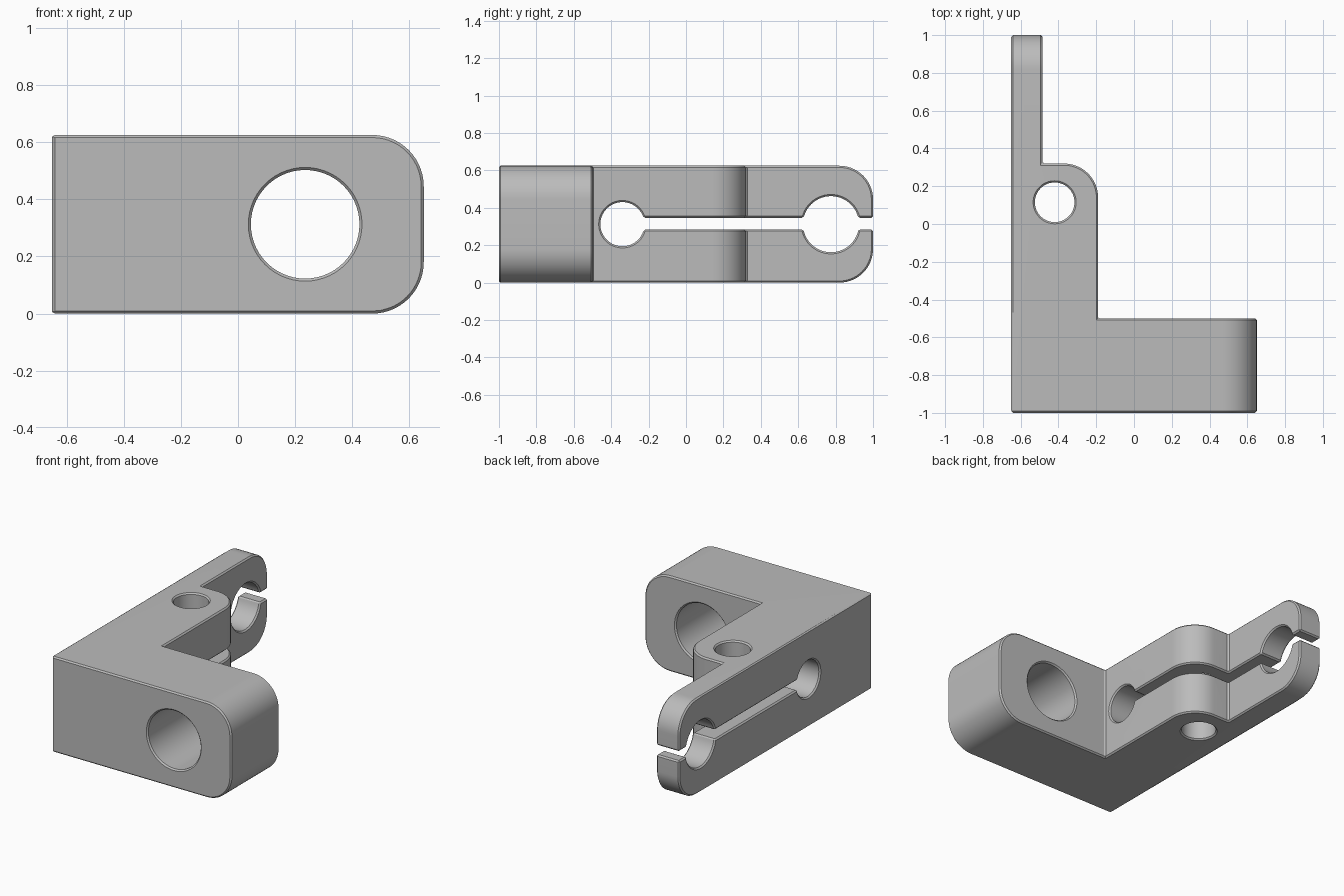
import bpy, bmesh, math
from mathutils import Matrix, Vector

cube = bpy.data.objects.get("Cube")
if cube:
    bpy.data.objects.remove(cube, do_unlink=True)

H = 0.625
MID = H / 2

grey = bpy.data.materials.new("plain grey")
grey.use_nodes = True
grey.diffuse_color = (0.5, 0.5, 0.5, 1)
grey.node_tree.nodes["Principled BSDF"].inputs["Base Color"].default_value = (0.5, 0.5, 0.5, 1)


def make_object(name, bm):
    bmesh.ops.recalc_face_normals(bm, faces=bm.faces[:])
    mesh = bpy.data.meshes.new(name)
    bm.to_mesh(mesh)
    bm.free()
    mesh.materials.append(grey)
    obj = bpy.data.objects.new(name, mesh)
    bpy.context.collection.objects.link(obj)
    return obj


def round_edges(bm, radius, test):
    edges = [e for e in bm.edges if all(test(v.co) for v in e.verts)]
    bmesh.ops.bevel(bm, geom=edges, offset=radius, segments=14,
                    profile=0.5, affect='EDGES', clamp_overlap=False)


def cylinder_cutter(name, center, radius, axis):
    bm = bmesh.new()
    turn = Vector((0, 0, 1)).rotation_difference(Vector(axis)).to_matrix().to_4x4()
    bmesh.ops.create_cone(bm, cap_ends=True, segments=56, radius1=radius,
                          radius2=radius, depth=0.9,
                          matrix=Matrix.Translation(center) @ turn)
    return make_object(name, bm)


def box_cutter(name, center, size):
    bm = bmesh.new()
    bmesh.ops.create_cube(bm, size=1, matrix=Matrix.Translation(center) @ Matrix.Diagonal((*size, 1)))
    return make_object(name, bm)


# Stepped L-shaped body with its large rounded corners
outline = [(-0.65, -1), (0.65, -1), (0.65, -0.5), (-0.19, -0.5),
           (-0.19, 0.32), (-0.485, 0.32), (-0.485, 1), (-0.65, 1)]
bm = bmesh.new()
base = bm.faces.new([bm.verts.new((x, y, 0)) for x, y in outline])
top = bmesh.ops.extrude_face_region(bm, geom=[base])["geom"]
bmesh.ops.translate(bm, vec=(0, 0, H), verts=[v for v in top if isinstance(v, bmesh.types.BMVert)])
bmesh.ops.recalc_face_normals(bm, faces=bm.faces[:])


def along(axis, test):
    edges = []
    for e in bm.edges:
        a, b = (v.co for v in e.verts)
        if abs(abs((b - a).normalized()[axis]) - 1) < 0.001 and test(a) and test(b):
            edges.append(e)
    return edges


corners = (along(1, lambda c: c.x > 0.64) + along(0, lambda c: c.y > 0.99)
           + along(2, lambda c: abs(c.x + 0.19) < 0.01 and c.y > 0.3))
bmesh.ops.bevel(bm, geom=corners, offset=0.18, segments=14, profile=0.5,
                affect='EDGES', clamp_overlap=False)
body = make_object("clamp_bracket", bm)

# Bores and the clamping slot
cutters = [
    cylinder_cutter("front_bore", (0.235, -0.75, MID), 0.19, (0, 1, 0)),
    cylinder_cutter("screw_bore", (-0.42, 0.115, MID), 0.105, (0, 0, 1)),
    cylinder_cutter("slot_end_bore", (-0.42, -0.34, MID), 0.118, (1, 0, 0)),
    cylinder_cutter("clamp_bore", (-0.5, 0.775, MID), 0.15, (1, 0, 0)),
    box_cutter("clamp_slot", (-0.42, 0.4, MID + 0.003), (0.9, 1.48, 0.062)),
]
bpy.context.view_layer.objects.active = body
body.select_set(True)
for cutter in cutters:
    cutter.hide_render = True
    mod = body.modifiers.new(cutter.name, 'BOOLEAN')
    mod.operation = 'DIFFERENCE'
    mod.solver = 'EXACT'
    mod.object = cutter
    bpy.ops.object.modifier_apply(modifier=mod.name)
    bpy.data.objects.remove(cutter, do_unlink=True)

# Fine chamfer on every sharp edge
chamfer = body.modifiers.new("chamfer", 'BEVEL')
chamfer.width = 0.009
chamfer.segments = 1
chamfer.limit_method = 'ANGLE'
chamfer.angle_limit = math.radians(35)
chamfer.use_clamp_overlap = False
bpy.ops.object.modifier_apply(modifier=chamfer.name)
bpy.ops.object.shade_smooth_by_angle(angle=math.radians(25))
